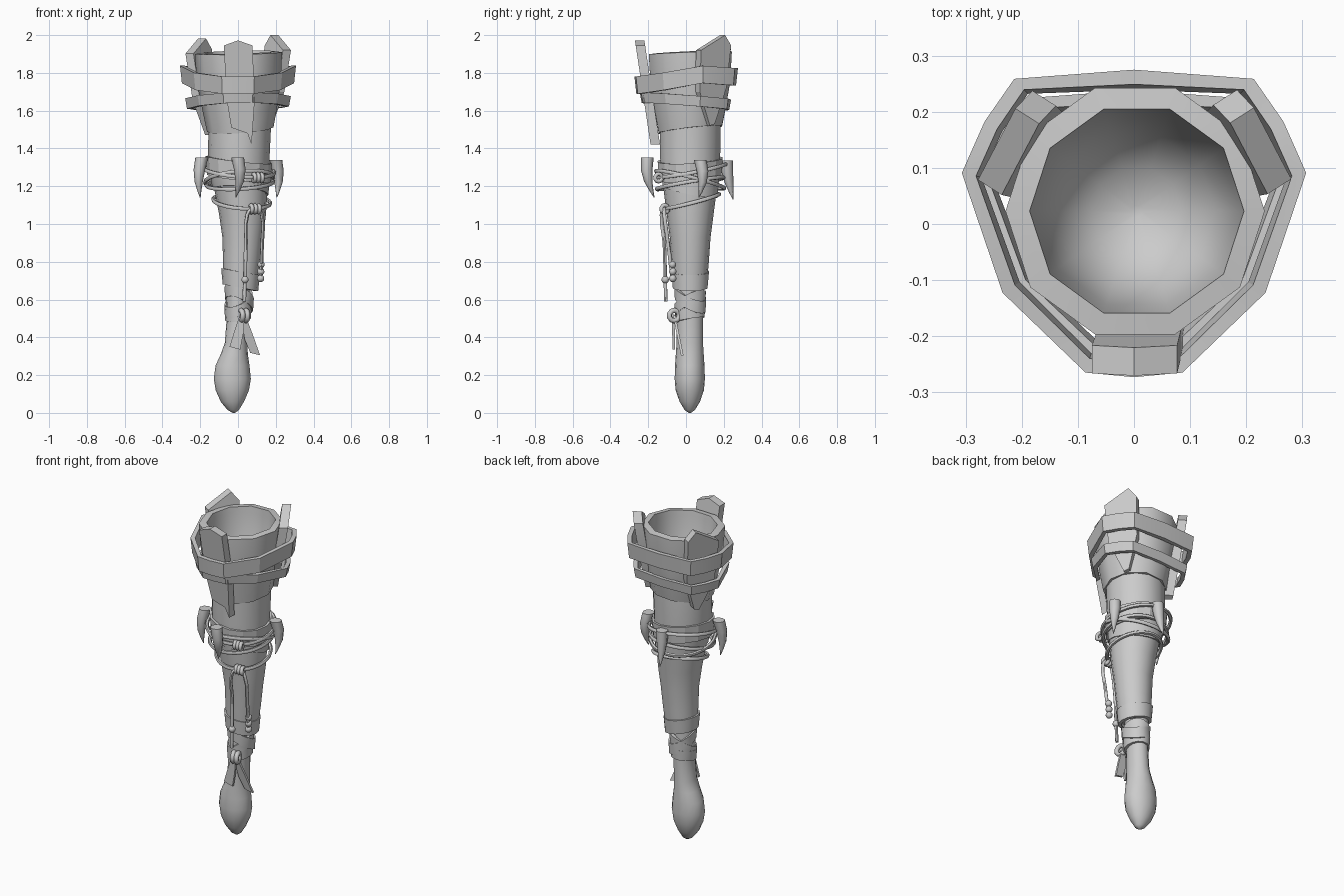
import bpy
import math
from math import sin, cos, pi, radians
from mathutils import Vector

if "Cube" in bpy.data.objects:
    bpy.data.objects.remove(bpy.data.objects["Cube"])


def make(name, verts, faces, angle=40):
    me = bpy.data.meshes.new(name)
    me.from_pydata([tuple(v) for v in verts], [], faces)
    ob = bpy.data.objects.new(name, me)
    bpy.context.collection.objects.link(ob)
    bpy.ops.object.select_all(action='DESELECT')
    ob.select_set(True)
    bpy.context.view_layer.objects.active = ob
    bpy.ops.object.mode_set(mode='EDIT')
    bpy.ops.mesh.select_all(action='SELECT')
    bpy.ops.mesh.normals_make_consistent(inside=False)
    bpy.ops.object.mode_set(mode='OBJECT')
    bpy.ops.object.shade_smooth_by_angle(angle=radians(angle))
    return ob


def loft(name, rings, cyclic=False, angle=40):
    """Skin closed rings of points; cap the ends unless cyclic."""
    n, m = len(rings[0]), len(rings)
    faces = []
    for i in range(m if cyclic else m - 1):
        j = (i + 1) % m
        for k in range(n):
            l = (k + 1) % n
            faces.append((i * n + k, i * n + l, j * n + l, j * n + k))
    if not cyclic:
        faces += [tuple(range(n)), tuple(range((m - 1) * n, m * n))]
    return make(name, [p for r in rings for p in r], faces, angle)


def ellipse(z, cx, cy, rx, ry=None, a=0, b=0, n=10):
    """Ring of points; a and b tilt it along x and y."""
    ry = ry or rx
    ts = [2 * pi * k / n for k in range(n)]
    return [Vector((cx + rx * cos(t), cy + ry * sin(t), z + a * cos(t) + b * sin(t))) for t in ts]


def band(name, pts, height, thick, flare=0.0, angle=25):
    """Flat strap following a closed loop of outer points."""
    c = sum(pts, Vector()) / len(pts)
    rings = []
    for p in pts:
        d = Vector((p.x - c.x, p.y - c.y, 0)).normalized()
        up = Vector((0, 0, height / 2)) + d * flare
        rings.append([p - d * thick - up, p - up, p + up, p - d * thick + up])
    return loft(name, rings, True, angle)


def slab(name, outline, ang, d, slope, ztop, thick):
    """Plate facing direction ang; leans inward going down."""
    t = radians(ang)
    nrm, tan = Vector((cos(t), sin(t), 0)), Vector((-sin(t), cos(t), 0))
    rings = [[tan * u + nrm * (d - off - (ztop - z) * slope) + Vector((0, 0, z))
              for u, z in outline] for off in (0, thick)]
    return loft(name, rings, angle=15)


def rope(name, pts, r=0.011, cyclic=False):
    cu = bpy.data.curves.new(name, 'CURVE')
    cu.dimensions = '3D'
    cu.bevel_depth, cu.bevel_resolution = r, 1
    cu.use_fill_caps = True
    cu.resolution_u = 3
    sp = cu.splines.new('BEZIER')
    sp.bezier_points.add(len(pts) - 1)
    for bp, p in zip(sp.bezier_points, pts):
        bp.co = p
        bp.handle_left_type = bp.handle_right_type = 'AUTO'
    sp.use_cyclic_u = cyclic
    ob = bpy.data.objects.new(name, cu)
    bpy.context.collection.objects.link(ob)
    bpy.ops.object.select_all(action='DESELECT')
    ob.select_set(True)
    bpy.context.view_layer.objects.active = ob
    bpy.ops.object.convert(target='MESH')
    bpy.ops.object.shade_smooth_by_angle(angle=radians(60))


# Wooden handle with bulb pommel: z, cx, rx, ry
handle = [(0, -.022, .006, .006), (.015, -.025, .03, .027), (.06, -.03, .062, .054),
          (.12, -.03, .088, .075), (.18, -.03, .098, .08), (.25, -.029, .09, .078),
          (.31, -.02, .072, .074), (.37, -.01, .06, .07), (.5, -.004, .056, .069), (.72, .0, .066, .07)]
loft("handle", [ellipse(z, cx, .02, rx, ry, n=16) for z, cx, rx, ry in handle], angle=60)

# Layered leather sleeves
loft("lower_sleeve", [ellipse(z, cx, .022, r, a=a, n=16) for z, cx, r, a in
     [(.68, .012, .088, -.01), (.8, .02, .099, 0), (.93, .025, .108, 0), (1.05, .024, .124, 0), (1.24, .012, .148, 0)]])
loft("middle_sleeve", [ellipse(z, cx, .022, r, a=a, b=b, n=14) for z, cx, r, a, b in
     [(1.17, .014, .148, -.015, -.03), (1.25, .008, .157, -.01, -.01),
      (1.35, .004, .163, 0, 0), (1.54, .01, .166, 0, 0)]])
band("middle_collar", ellipse(1.29, .004, .022, .172, a=-.02, b=.01, n=14), .1, .02, .004)

# Cup: outer wall, rim and hollow bowl
cup = [(1.5, .012, .176, .02), (1.6, .009, .196, .01), (1.75, .005, .222, .005), (1.905, .002, .231, .008),
       (1.91, .005, .191, .008), (1.88, .005, .188, 0), (1.75, .005, .175, 0), (1.63, .005, .14, 0),
       (1.57, .005, .08, 0), (1.55, .005, .01, 0)]
loft("cup", [ellipse(z, cx, .023, r, b=b, a=b * .6) for z, cx, r, b in cup], angle=38)

# Three pointed boards around the cup
slab("front_board", [(-.075, 1.945), (0, 1.972), (.077, 1.945), (.088, 1.65), (.072, 1.42),
                     (.05, 1.48), (-.035, 1.51), (-.06, 1.66)], -90, .27, .15, 1.97, .05)
back = [(-.083, 1.92), (.06, 2.0), (.103, 1.945), (.095, 1.72), (.04, 1.53), (.01, 1.52), (-.07, 1.7)]
slab("right_board", back, 32.5, .287, .15, 1.97, .05)
slab("left_board", [(-u, z - .018 if z > 1.9 else z - .05) for u, z in back], 147.5, .287, .15, 1.97, .05)

# Straps holding the boards: half outline mirrored in x
half = [(0, .27, 1.78), (.21, .255, 1.78), (.262, .18, 1.785), (.302, .09, 1.792),
        (.23, -.12, 1.755), (.085, -.26, 1.735), (0, -.268, 1.735)]
loop = [Vector(p) for p in half] + [Vector((-x, y, z)) for x, y, z in half[-2:0:-1]]
band("upper_strap", loop, .092, .026, .005)
band("lower_strap", [Vector((p.x * .91, p.y * .88 - .004, 1.65 + p.x * .02 - p.y * .07)) for p in loop],
     .055, .024, .005)

# Fangs: top centre, tip, sideways bow
fangs = {"front": ((-.002, -.205, 1.352), (-.012, -.168, 1.14), (.018, -.018)),
         "right": ((.2, .075, 1.34), (.205, .068, 1.14), (.012, .018)),
         "back": ((.01, .215, 1.335), (.0, .25, 1.13), (.0, -.008)),
         "left": ((-.192, -.04, 1.352), (-.2, -.045, 1.14), (-.012, -.012))}
for side, (top, tip, bow) in fangs.items():
    rings = []
    for t, r in [(0, .034), (.3, .031), (.6, .022), (.85, .01), (1, .002)]:
        p = Vector(top).lerp(Vector(tip), t) + Vector((*bow, 0)) * sin(pi * t)
        rings.append(ellipse(p.z, p.x, p.y, r, n=8))
    loft(side + "_fang", rings, angle=50)

# Rope loops
rope("fang_rope_a", ellipse(1.285, .003, .025, .188, a=-.015, b=.035, n=14), cyclic=True)
rope("fang_rope_b", ellipse(1.235, .006, .022, .18, a=.015, b=-.045, n=14), cyclic=True)
rope("fang_rope_c", ellipse(1.215, .01, .022, .176, a=.01, b=.03, n=14), cyclic=True)
rope("lower_rope", ellipse(1.12, .02, .025, .15, a=-.01, b=.038, n=14), cyclic=True)


# Rope knots made of small coils
def knot(name, x, y, z, r, minor, n):
    for i in range(n):
        bpy.ops.mesh.primitive_torus_add(major_segments=10, minor_segments=6, major_radius=r,
                                         minor_radius=minor,
                                         location=(x + (i - (n - 1) / 2) * minor * 1.8, y, z),
                                         rotation=(0, pi / 2, .3))
        bpy.context.object.name = name
        bpy.ops.object.shade_smooth()


knot("fang_rope_knot", .105, -.145, 1.245, .02, .011, 3)
knot("lower_rope_knot", .09, -.112, 1.08, .02, .011, 3)

# Hanging cords with beads
rope("long_cord", [(.075, -.118, 1.09), (.05, -.13, 1.05), (.042, -.115, .9), (.037, -.11, .72), (.033, -.107, .59)], .01)
rope("short_cord", [(.1, -.118, 1.09), (.126, -.115, 1.05), (.128, -.095, .9), (.12, -.072, .71)], .01)
for i, p in enumerate([(.037, -.11, .705), (.122, -.072, .785), (.121, -.07, .748), (.12, -.07, .712)]):
    bpy.ops.mesh.primitive_uv_sphere_add(segments=10, ring_count=6, radius=.02, location=p)
    bpy.context.object.name = f"bead_{i + 1}"
    bpy.ops.object.shade_smooth()

# Grip wraps
band("grip_band", ellipse(.705, .013, .022, .098, a=-.018, n=14), .085, .02, .004, 40)
band("grip_wrap_a", ellipse(.605, .006, .022, .076, .085, a=-.03, b=-.035, n=14), .065, .02, .002, 40)
band("grip_wrap_b", ellipse(.575, .003, .022, .073, .083, a=.03, b=.035, n=14), .06, .02, .002, 40)
band("grip_wrap_c", ellipse(.525, .0, .022, .07, .08, a=.005, b=.012, n=14), .06, .02, .002, 40)

# Grip knot and its two ribbon tails
knot("grip_knot", .03, -.062, .515, .028, .014, 2)
slab("left_tail", [(.01, .52), (.035, .5), (.028, .42), (.012, .335), (-.045, .35), (-.02, .43)],
     -90, .075, .02, .52, .014)
slab("right_tail", [(.015, .51), (.04, .515), (.08, .41), (.117, .305), (.065, .318), (.035, .39)],
     -90, .07, .2, .52, .014)
